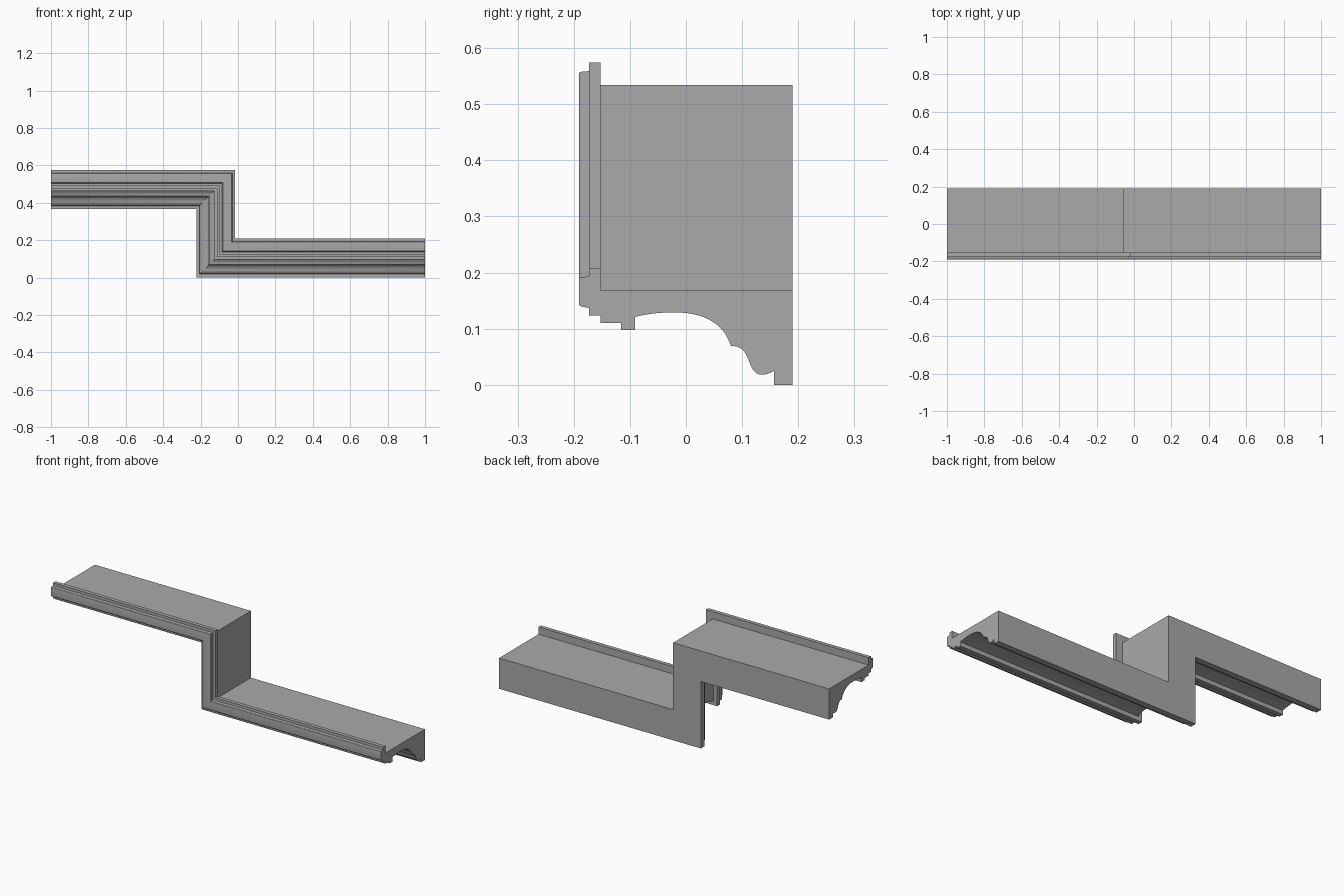
import bpy
import bmesh
import math
from mathutils import Vector
from mathutils.geometry import interpolate_bezier

cube = bpy.data.objects.get("Cube")
if cube:
    bpy.data.objects.remove(cube, do_unlink=True)

# Flat grey material
grey = bpy.data.materials.new("plain grey")
grey.use_nodes = True
colour = (0.4, 0.4, 0.4, 1)
grey.diffuse_color = colour
grey.node_tree.nodes["Principled BSDF"].inputs["Base Color"].default_value = colour

HALF = 1.0      # half the overall length
STEP = 0.366    # rise between the two runs
RISER = -0.223  # x of the riser's underside


def curve(a, ha, hb, b, steps=9):
    """Points along a bezier, without the first one."""
    pts = interpolate_bezier(*[Vector((*p, 0)) for p in (a, ha, hb, b)], steps)
    return [(p.x, p.y) for p in pts[1:]]


# Moulding section as (depth, height), starting at the top of the back
section = [(0.19, 0.168), (-0.152, 0.168), (-0.152, 0.208), (-0.173, 0.208),
           (-0.173, 0.193)]
# Rounded front bead
section += [(-0.185, 0.192)]
section += curve((-0.185, 0.192), (-0.189, 0.192), (-0.191, 0.19), (-0.191, 0.186), 4)
section += [(-0.191, 0.146)]
section += curve((-0.191, 0.146), (-0.191, 0.142), (-0.189, 0.14), (-0.185, 0.139), 4)
# Stepped fillets beneath the bead
section += [(-0.173, 0.137), (-0.173, 0.123), (-0.152, 0.123), (-0.152, 0.11),
            (-0.116, 0.11), (-0.116, 0.098), (-0.091, 0.098), (-0.091, 0.121)]
# Large cove, then the small wave
section += curve((-0.091, 0.121), (-0.065, 0.127), (-0.045, 0.129), (-0.02, 0.129))
section += curve((-0.02, 0.129), (0.03, 0.129), (0.068, 0.11), (0.08, 0.069), 14)
section += curve((0.08, 0.069), (0.1, 0.07), (0.106, 0.058), (0.112, 0.043))
section += curve((0.112, 0.043), (0.117, 0.028), (0.123, 0.018), (0.135, 0.018))
section += curve((0.135, 0.018), (0.145, 0.018), (0.15, 0.021), (0.157, 0.025), 6)
# Back foot
section += [(0.157, 0), (0.19, 0)]


def path(h):
    """Mitred route of a section point at height h: upper run, riser, lower run."""
    return [(-HALF, STEP + h), (RISER + h, STEP + h), (RISER + h, h), (HALF, h)]


# Sweep the section along the stepped path
bm = bmesh.new()
rails = [[bm.verts.new((x, y, z)) for x, z in path(h)] for y, h in section]
for i, rail in enumerate(rails):
    following = rails[(i + 1) % len(rails)]
    for k in range(3):
        bm.faces.new((rail[k], rail[k + 1], following[k + 1], following[k]))
for end in (0, -1):
    bm.faces.new([rail[end] for rail in rails])
bmesh.ops.recalc_face_normals(bm, faces=bm.faces)

mesh = bpy.data.meshes.new("stepped_moulding")
bm.to_mesh(mesh)
bm.free()
mesh.materials.append(grey)
moulding = bpy.data.objects.new("stepped_moulding", mesh)
bpy.context.collection.objects.link(moulding)
bpy.context.view_layer.objects.active = moulding
moulding.select_set(True)
bpy.ops.object.shade_smooth_by_angle(angle=math.radians(30))
